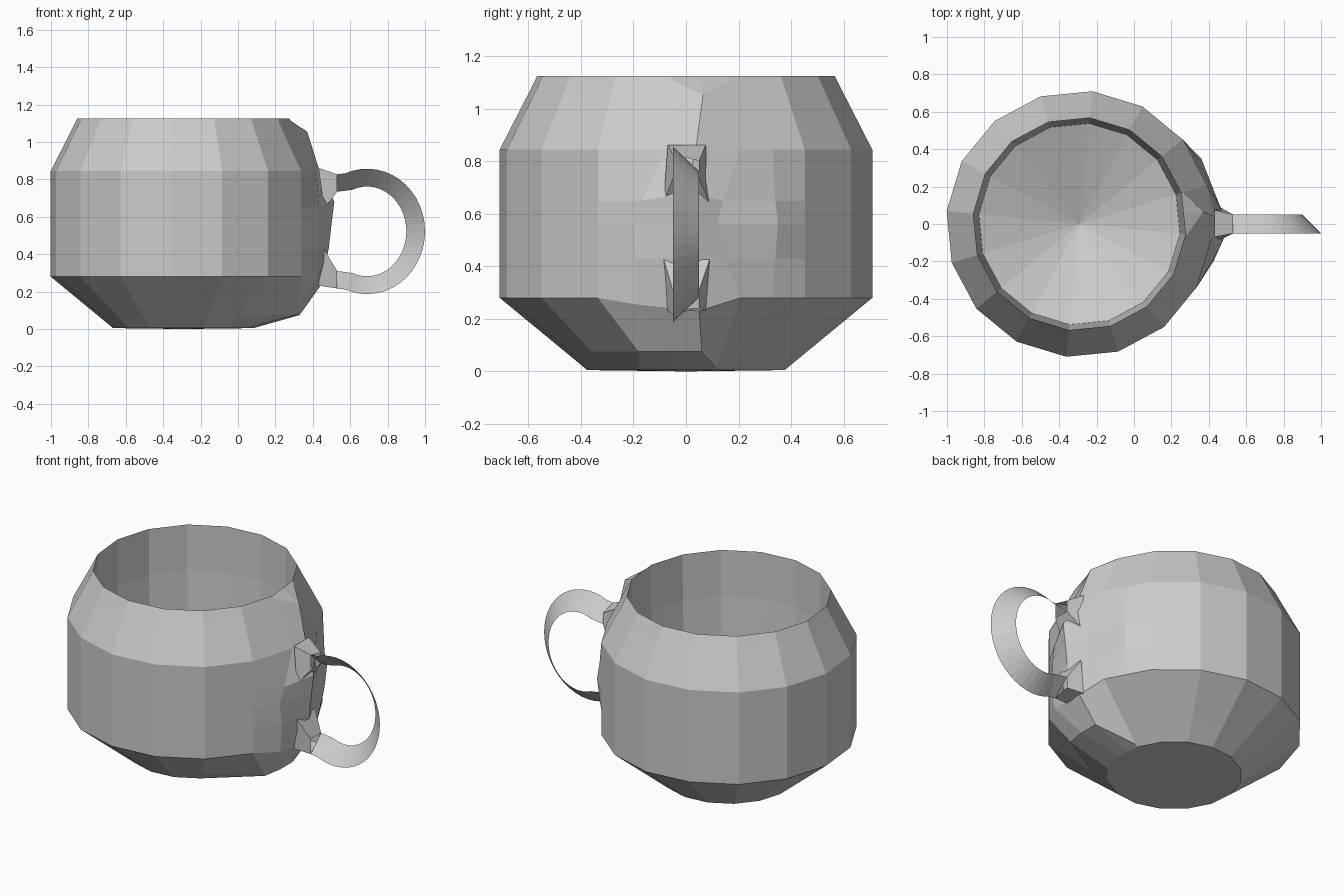
import bpy, bmesh, math
from mathutils import Vector

cube = bpy.data.objects.get("Cube")
if cube:
    bpy.data.objects.remove(cube, do_unlink=True)

# Plain grey glaze
glaze = bpy.data.materials.new("grey_glaze")
glaze.use_nodes = True
colour = (0.6, 0.6, 0.6, 1)
glaze.diffuse_color = colour
glaze.node_tree.nodes["Principled BSDF"].inputs["Base Color"].default_value = colour


def finish(name, bm):
    """Turn a bmesh into a flat-shaded object."""
    bmesh.ops.recalc_face_normals(bm, faces=bm.faces)
    mesh = bpy.data.meshes.new(name)
    bm.to_mesh(mesh)
    bm.free()
    mesh.materials.append(glaze)
    obj = bpy.data.objects.new(name, mesh)
    bpy.context.collection.objects.link(obj)
    return obj


def bridge(bm, first, second, closed=True):
    """Join two rows of vertices with quads."""
    count = len(first)
    for i in range(count if closed else count - 1):
        j = (i + 1) % count
        bm.faces.new((first[i], first[j], second[j], second[i]))


def fan(bm, ring, centre):
    """Close a ring with triangles around a centre point."""
    hub = bm.verts.new(centre)
    for i, vert in enumerate(ring):
        bm.faces.new((vert, ring[i - 1], hub))


# Cup: sixteen columns, with two extra columns beside the handle
SIDES = 16
CUP_X = -0.292
STEP = math.tau / SIDES
START = math.radians(-28.1)
columns = []
for k in range(SIDES):
    columns.append((START + k * STEP, 1))
    if k in (1, 2):
        columns.append((START + (k + 0.5) * STEP, math.cos(STEP / 2)))

# Cup profile as name: (radius, height), from the foot over the rim to the straight hollow inside
profile = {
    "foot": (0.378, 0.005), "heel": (0.463, 0.075), "belly": (0.713, 0.28),
    "low": (0.713, 0.43), "middle": (0.713, 0.56), "high": (0.713, 0.65),
    "shoulder": (0.713, 0.845), "neck": (0.605, 1.055), "rim": (0.57, 1.125),
    "inner_shoulder": (0.568, 0.845), "inner_belly": (0.54, 0.28),
}

# Points of the wall pulled out towards the handle
FRONT, NEAR, CENTRE, FAR, BACK = range(5)
pulled = {
    ("heel", FRONT): (0.31, -0.18, 0.075),
    ("heel", NEAR): (0.33, -0.06, 0.075),
    ("heel", CENTRE): (0.33, 0.06, 0.075),
    ("heel", FAR): (0.085, 0.114, 0.015),
    ("belly", NEAR): (0.42, -0.19, 0.255),
    ("belly", CENTRE): (0.44, 0.05, 0.23),
    ("low", NEAR): (0.43, -0.19, 0.43),
    ("low", CENTRE): (0.485, 0, 0.43),
    ("low", FAR): (0.425, 0.15, 0.43),
    ("low", BACK): (0.35, 0.34, 0.43),
    ("middle", NEAR): (0.425, -0.2, 0.56),
    ("middle", CENTRE): (0.5, 0, 0.56),
    ("middle", FAR): (0.45, 0.12, 0.56),
    ("middle", BACK): (0.36, 0.35, 0.56),
    ("high", NEAR): (0.435, -0.17, 0.65),
    ("high", CENTRE): (0.515, 0, 0.68),
    ("high", FAR): (0.435, 0.14, 0.65),
    ("high", BACK): (0.35, 0.34, 0.65),
    ("shoulder", CENTRE): (0.43, 0.04, 0.865),
    ("neck", NEAR): (0.285, -0.056, 1.11),
    ("neck", CENTRE): (0.37, 0.065, 1.055),
    ("neck", FAR): (0.262, 0.168, 1.11),
}

bm = bmesh.new()
rings = []
for level, (radius, height) in profile.items():
    ring = []
    for i, (angle, scale) in enumerate(columns):
        r = radius * scale
        place = (CUP_X + r * math.cos(angle), r * math.sin(angle), height)
        ring.append(bm.verts.new(pulled.get((level, i), place)))
    rings.append(ring)
for lower, upper in zip(rings, rings[1:]):
    bridge(bm, lower, upper)
# Base underneath and dished floor inside
fan(bm, rings[0], (CUP_X, 0, 0))
fan(bm, rings[-1], (CUP_X, 0, 0.07))
finish("cup", bm)

# Handle: one slanted ribbon, wide edge to the front
MID_Z = 0.522
END_X = 0.53
HALF = 0.05
SEGMENTS = 28


def ribbon_edge(bm, rx, rz, y, end_rise):
    sweep = math.radians(112)
    points = [Vector((END_X, y, MID_Z + end_rise))]
    for i in range(SEGMENTS + 1):
        a = sweep * (1 - 2 * i / SEGMENTS)
        points.append(Vector((0.69 + rx * math.cos(a), y, MID_Z + rz * math.sin(a))))
    points.append(Vector((END_X, y, MID_Z - end_rise)))
    return [bm.verts.new(p) for p in points]


bm = bmesh.new()
outer = ribbon_edge(bm, 0.31, 0.335, -HALF, 0.305)
inner = ribbon_edge(bm, 0.21, 0.24, HALF, 0.212)
bridge(bm, outer, inner, closed=False)
finish("handle", bm)

# Flared open joints between the cup and the handle ends
tip = [(END_X, -HALF, 0.305), (END_X, HALF, 0.28), (END_X, HALF, 0.212), (END_X, -HALF, 0.212)]
for name, side, reach, root in (("upper_joint", 1, 0.34, 0.12), ("lower_joint", -1, 0.29, 0.095)):
    wall = [(0.43, -0.07, reach), (0.43, 0.075, reach), (0.46, 0.09, root), (0.46, -0.085, root)]
    bm = bmesh.new()
    ends = [[bm.verts.new((x, y, MID_Z + side * z)) for x, y, z in loop] for loop in (wall, tip)]
    bridge(bm, *ends)
    finish(name, bm)
